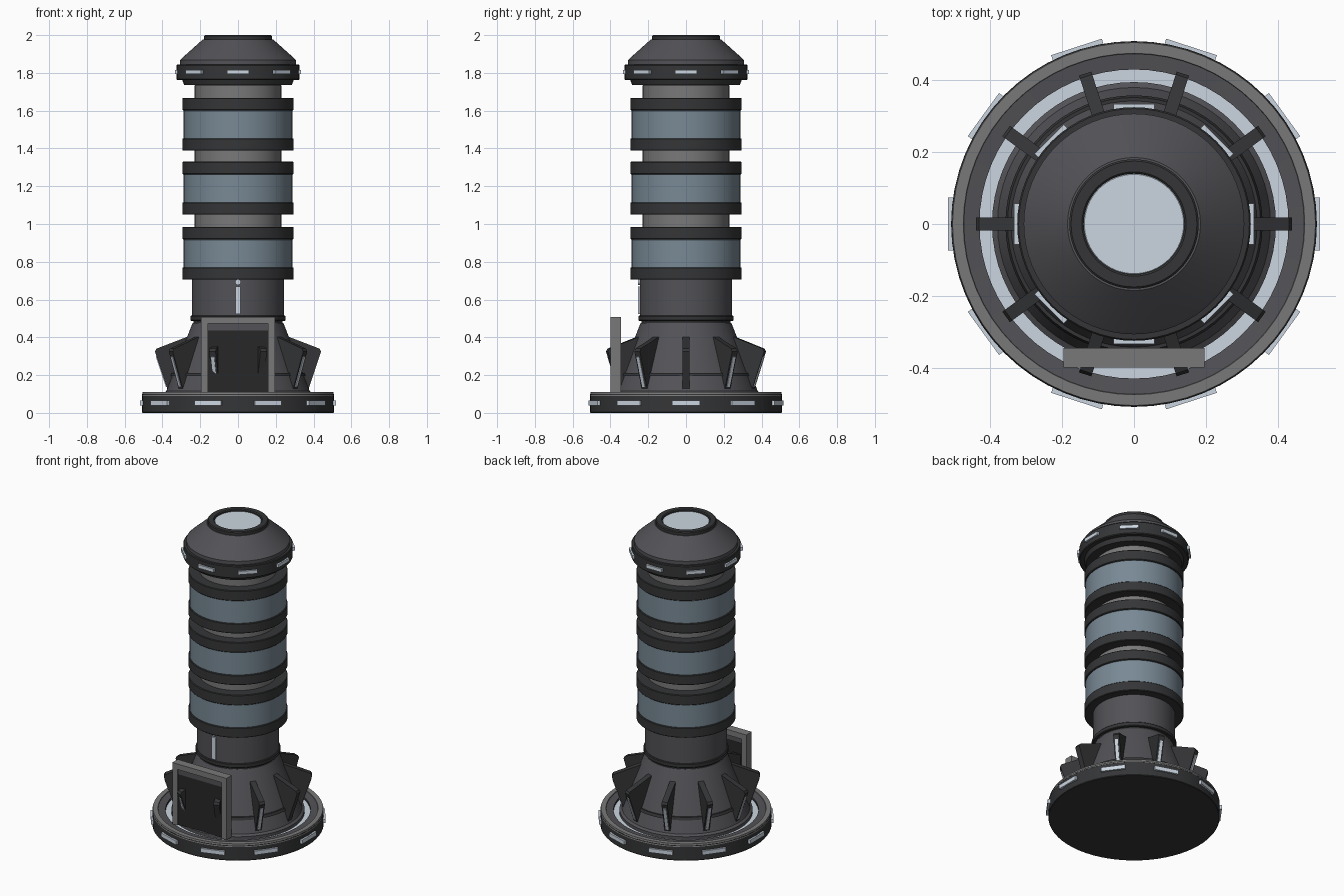
import bpy, bmesh, math
from mathutils import Matrix, Vector

if "Cube" in bpy.data.objects:
    bpy.data.objects.remove(bpy.data.objects["Cube"])


def material(name, rgb):
    m = bpy.data.materials.new(name)
    m.diffuse_color = (*rgb, 1)
    m.use_nodes = True
    m.node_tree.nodes["Principled BSDF"].inputs["Base Color"].default_value = m.diffuse_color
    return m


DARK = material("dark_metal", (0.035, 0.036, 0.038))
BLACK = material("black_panel", (0.02, 0.02, 0.022))
BODY = material("body_metal", (0.085, 0.085, 0.095))
GREY = material("grey_metal", (0.19, 0.19, 0.19))
BLUE = material("blue_glass", (0.19, 0.25, 0.30))
LIGHT = material("light_panel", (0.60, 0.67, 0.75))


def finish(name, bm, mat, smooth=False):
    bmesh.ops.recalc_face_normals(bm, faces=bm.faces)
    me = bpy.data.meshes.new(name)
    bm.to_mesh(me)
    bm.free()
    me.materials.append(mat)
    ob = bpy.data.objects.new(name, me)
    bpy.context.collection.objects.link(ob)
    if smooth:
        bpy.ops.object.select_all(action='DESELECT')
        ob.select_set(True)
        bpy.context.view_layer.objects.active = ob
        bpy.ops.object.shade_smooth_by_angle(angle=math.radians(25))
    return ob


def lathe(name, profile, mat, closed=False, n=64):
    """Spin an (r, z) profile round the z axis."""
    bm = bmesh.new()
    vs = [bm.verts.new((r, 0, z)) for r, z in profile]
    es = [bm.edges.new(p) for p in zip(vs, vs[1:])]
    if closed:
        es.append(bm.edges.new((vs[-1], vs[0])))
    bmesh.ops.spin(bm, geom=vs + es, cent=(0, 0, 0), axis=(0, 0, 1),
                   angle=2 * math.pi, steps=n)
    bmesh.ops.remove_doubles(bm, verts=bm.verts, dist=1e-5)
    return finish(name, bm, mat, True)


def drum(name, r, z0, z1, mat, bevel=0.004):
    return lathe(name, [(0, z0), (r - bevel, z0), (r, z0 + bevel),
                        (r, z1 - bevel), (r - bevel, z1), (0, z1)], mat)


def box(name, size, centre, mat, rot=None):
    bm = bmesh.new()
    bmesh.ops.create_cube(bm, size=1)
    bmesh.ops.scale(bm, vec=size, verts=bm.verts)
    m = (rot or Matrix()) @ Matrix.Translation(centre)
    bmesh.ops.transform(bm, matrix=m, verts=bm.verts)
    return finish(name, bm, mat)


def spun(deg):
    return Matrix.Rotation(math.radians(deg), 4, 'Z')


def plate(name, outline, width, mat, rot):
    """Extrude an (r, z) outline into an upright radial plate."""
    bm = bmesh.new()
    f = bm.faces.new([bm.verts.new((r, -width / 2, z)) for r, z in outline])
    ext = bmesh.ops.extrude_face_region(bm, geom=[f])['geom']
    bmesh.ops.translate(bm, vec=(0, width, 0),
                        verts=[v for v in ext if isinstance(v, bmesh.types.BMVert)])
    bmesh.ops.transform(bm, matrix=rot, verts=bm.verts)
    return finish(name, bm, mat)


# base disc with light groove
lathe("base_disc", [(0, 0), (0.505, 0), (0.508, 0.004), (0.508, 0.1), (0.47, 0.1),
                    (0.43, 0.1), (0.43, 0.07), (0, 0.07)], DARK)
lathe("base_rim", [(0.47, 0.09), (0.509, 0.09), (0.505, 0.11), (0.475, 0.11)], GREY, True)
lathe("base_step", [(0.43, 0.08), (0.475, 0.08), (0.475, 0.105), (0.43, 0.1)], BODY, True)
lathe("base_light_ring", [(0.38, 0.07), (0.431, 0.07), (0.431, 0.085), (0.38, 0.085)], LIGHT, True)
for i in range(10):
    box(f"base_light_{i}", (0.03, 0.148, 0.026), (0.503, 0, 0.053), LIGHT, spun(36 * i))

# flared foot
lathe("foot_cone", [(0, 0.07), (0.395, 0.07), (0.395, 0.105), (0.38, 0.115),
                    (0.245, 0.465), (0.24, 0.475), (0, 0.475)], BODY)
lathe("foot_band", [(0.33, 0.195), (0.358, 0.195), (0.352, 0.212), (0.33, 0.212)], DARK, True)

# radial ribs with light strips on their leaning outer edges
for i in range(10):
    rot = spun(36 * i)
    plate(f"rib_{i}", [(0.24, 0.10), (0.37, 0.115), (0.44, 0.325), (0.432, 0.34),
                       (0.25, 0.41)], 0.036, DARK, rot)
    if i not in (0, 8):
        plate(f"rib_light_{i}", [(0.37, 0.14), (0.382, 0.137), (0.435, 0.297),
                                 (0.423, 0.30)], 0.018, LIGHT, rot)

# door and frame
for s in (-1, 1):
    box(f"door_post_{'left' if s < 0 else 'right'}", (0.036, 0.055, 0.40),
        (s * 0.178, -0.3725, 0.305), GREY)
box("door_lintel", (0.392, 0.055, 0.036), (0, -0.3725, 0.49), GREY)
box("door_inner_trim", (0.33, 0.035, 0.04), (0, -0.3725, 0.457), BODY)
box("door_panel", (0.33, 0.02, 0.34), (0, -0.378, 0.275), BLACK)

# neck
drum("neck_core", 0.235, 0.46, 0.50, DARK)
drum("neck_lip", 0.252, 0.487, 0.515, DARK)
drum("neck", 0.244, 0.51, 0.71, BODY)
box("neck_light", (0.028, 0.015, 0.145), (0, -0.246, 0.597), LIGHT)
bm = bmesh.new()
bmesh.ops.create_cone(bm, cap_ends=True, segments=20, radius1=0.015, radius2=0.015, depth=0.015,
                      matrix=Matrix.Translation((0, -0.246, 0.692)) @ Matrix.Rotation(math.pi / 2, 4, 'X'))
finish("neck_lamp", bm, LIGHT, True)

# three glazed tiers, each with two dark hoops and a grey collar
for i, z in enumerate((0.705, 1.05, 1.388)):
    drum(f"tier_{i}_lower_hoop", 0.295, z, z + 0.065, DARK)
    drum(f"tier_{i}_glass", 0.288, z + 0.06, z + 0.215, BLUE)
    drum(f"tier_{i}_upper_hoop", 0.295, z + 0.213, z + 0.28, DARK)
    drum(f"tier_{i}_collar", 0.229, z + 0.275, z + 0.35, GREY)

# head
lathe("head_ring", [(0, 1.735), (0.285, 1.735), (0.295, 1.762), (0.321, 1.762), (0.325, 1.767),
                    (0.325, 1.84), (0.321, 1.845), (0, 1.845)], DARK)
lathe("head_cap", [(0, 1.84), (0.307, 1.84), (0.307, 1.868), (0.298, 1.877),
                   (0.185, 1.978), (0, 1.978)], BODY)
lathe("head_rim", [(0.14, 1.97), (0.18, 1.97), (0.18, 1.995), (0.175, 2.0), (0.145, 2.0),
                   (0.14, 1.995)], DARK, True)
drum("head_lamp", 0.142, 1.97, 1.988, LIGHT)
for i in range(8):
    box(f"head_light_{i}", (0.018, 0.115, 0.022), (0.325, 0, 1.805), LIGHT, spun(45 * i))
